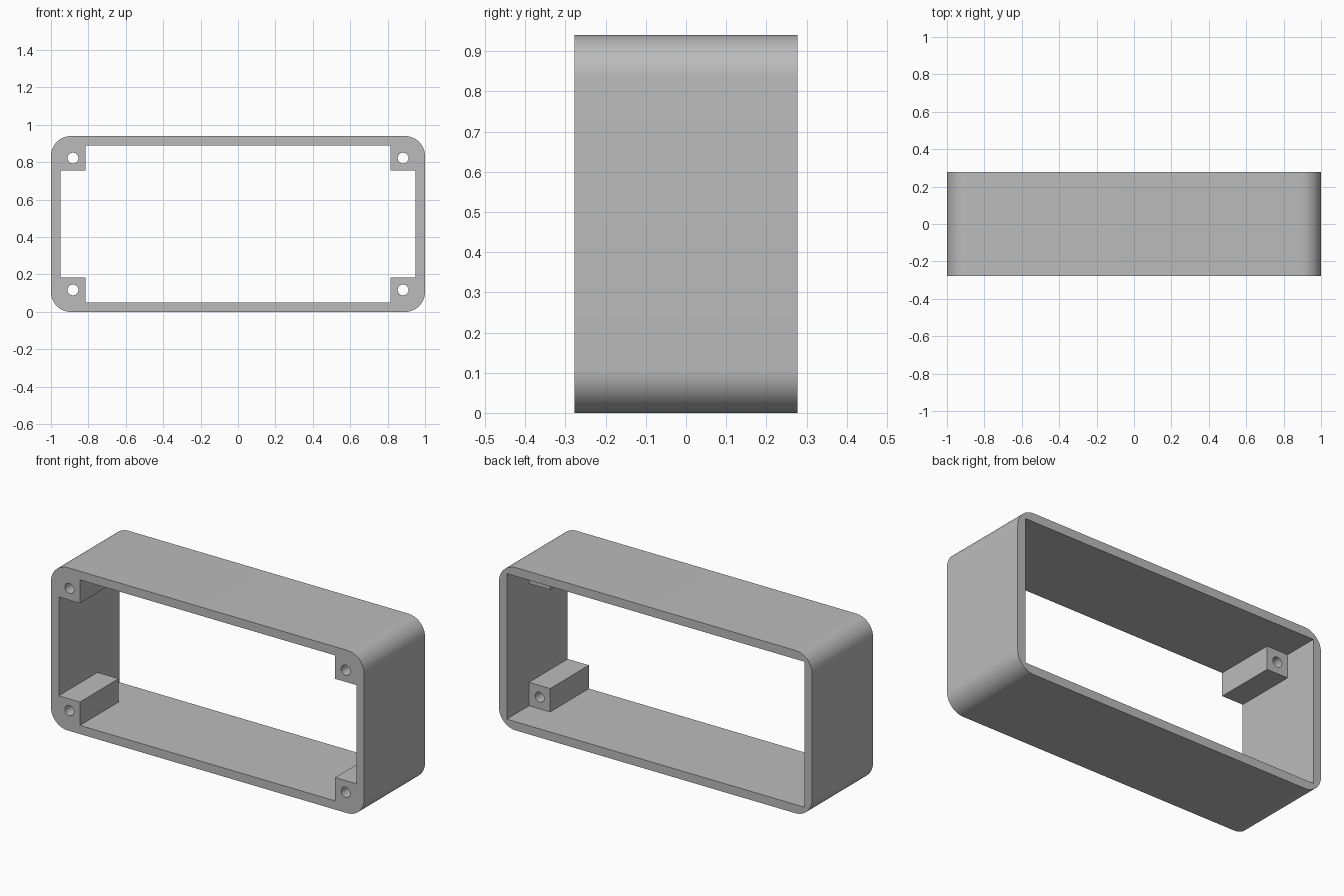
import bpy
import bmesh
from math import cos, sin, pi

if "Cube" in bpy.data.objects:
    bpy.data.objects.remove(bpy.data.objects["Cube"], do_unlink=True)

HALF_W, HEIGHT, HALF_D = 1.0, 0.94, 0.278
WALL, CORNER = 0.05, 0.107
BOSS, BOSS_DEPTH, HOLE = 0.135, 0.353, 0.029
MID = HEIGHT / 2

grey = bpy.data.materials.new("plain grey")
grey.use_nodes = True
colour = (0.5, 0.5, 0.5, 1)
grey.diffuse_color = colour
grey.node_tree.nodes["Principled BSDF"].inputs["Base Color"].default_value = colour


def prism(name, points, y0, y1):
    """Extrude an (x, z) outline from y0 to y1."""
    bm = bmesh.new()
    face = bm.faces.new([bm.verts.new((x, y0, z)) for x, z in points])
    moved = bmesh.ops.extrude_face_region(bm, geom=[face])["geom"]
    verts = [g for g in moved if isinstance(g, bmesh.types.BMVert)]
    bmesh.ops.translate(bm, verts=verts, vec=(0, y1 - y0, 0))
    bmesh.ops.recalc_face_normals(bm, faces=bm.faces)
    mesh = bpy.data.meshes.new(name)
    bm.to_mesh(mesh)
    bm.free()
    mesh.materials.append(grey)
    obj = bpy.data.objects.new(name, mesh)
    bpy.context.collection.objects.link(obj)
    return obj


def rectangle(x0, x1, z0, z1):
    return [(x0, z0), (x1, z0), (x1, z1), (x0, z1)]


def arc(cx, cz, radius, start, sweep, steps):
    return [(cx + radius * cos(start + sweep * i / steps),
             cz + radius * sin(start + sweep * i / steps)) for i in range(steps + 1)]


def combine(target, tool, operation):
    """Apply a boolean and remove its tool."""
    tool.hide_render = True
    mod = target.modifiers.new(operation, "BOOLEAN")
    mod.operation, mod.object, mod.solver = operation, tool, "EXACT"
    bpy.ops.object.select_all(action="DESELECT")
    target.select_set(True)
    bpy.context.view_layer.objects.active = target
    bpy.ops.object.modifier_apply(modifier=mod.name)
    bpy.data.objects.remove(tool, do_unlink=True)


# Outer block with rounded corners
outline = []
for i, (sx, sz) in enumerate([(1, 1), (-1, 1), (-1, -1), (1, -1)]):
    outline += arc(sx * (HALF_W - CORNER), MID + sz * (MID - CORNER),
                   CORNER, i * pi / 2, pi / 2, 16)
frame = prism("enclosure_frame", outline, -HALF_D, HALF_D)

# Open rectangular inside with sharp corners
inner_x, inner_z = HALF_W - WALL, MID - WALL
cavity = prism("cavity_cutter",
               rectangle(-inner_x, inner_x, MID - inner_z, MID + inner_z), -1, 1)
combine(frame, cavity, "DIFFERENCE")

# Square screw bosses at the front corners, sunk slightly into the walls
corners = [(sx, sz) for sx in (-1, 1) for sz in (-1, 1)]
for sx, sz in corners:
    xs = sorted((sx * (inner_x - BOSS), sx * (inner_x + 0.012)))
    zs = sorted((MID + sz * (inner_z - BOSS), MID + sz * (inner_z + 0.012)))
    boss = prism("screw_boss", rectangle(*xs, *zs), -HALF_D, BOSS_DEPTH - HALF_D)
    combine(frame, boss, "UNION")

# Screw holes through the bosses
for sx, sz in corners:
    circle = arc(sx * (inner_x - BOSS / 2), MID + sz * (inner_z - BOSS / 2),
                 HOLE, 0, 2 * pi, 32)[:-1]
    combine(frame, prism("hole_cutter", circle, -1, 1), "DIFFERENCE")

# Smooth rounds, crisp edges
bpy.ops.object.shade_smooth_by_angle(angle=pi / 6)
